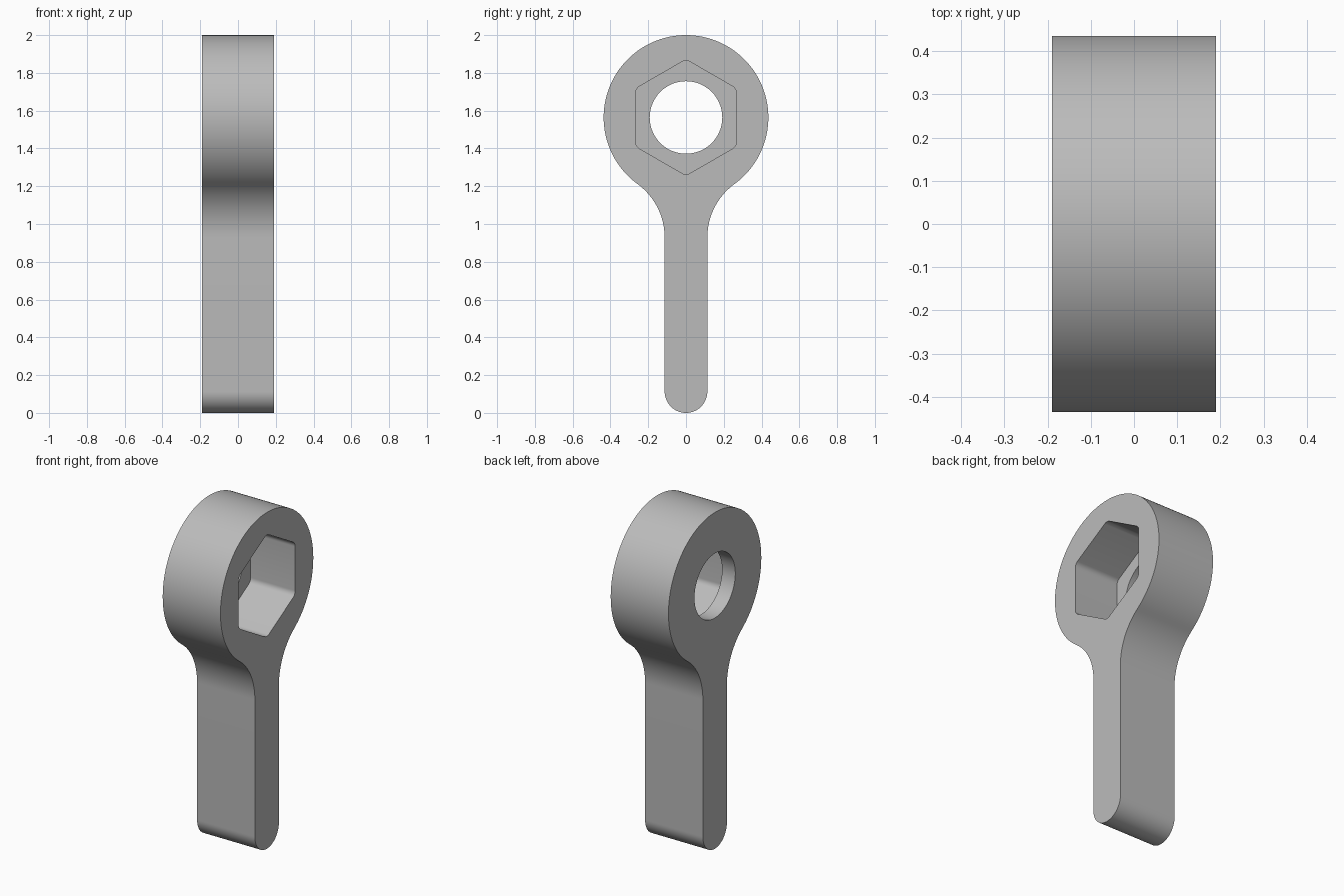
import bpy, bmesh
from math import sin, cos, radians, degrees, asin, sqrt

cube = bpy.data.objects.get("Cube")
if cube:
    bpy.data.objects.remove(cube, do_unlink=True)

HALF = 0.19            # half thickness along x
HEAD_Z, HEAD_R = 1.564, 0.436
GRIP = 0.113           # half width of the handle
NECK_R = 0.35          # fillet between handle and head
HOLE_R = 0.192
HEX_FLAT, HEX_ROUND = 0.266, 0.04
FLOOR_X = -0.103       # bottom of the hex pocket


def arc(cy, cz, r, start, end, steps):
    """Points (y, z) along an arc, angles in degrees."""
    angles = [radians(start + (end - start) * i / steps) for i in range(steps + 1)]
    return [(cy + r * cos(a), cz + r * sin(a)) for a in angles]


def outline():
    """Rounded handle flowing through tangent fillets into the round head."""
    drop = sqrt((HEAD_R + NECK_R) ** 2 - (GRIP + NECK_R) ** 2)
    tilt = degrees(asin(drop / (HEAD_R + NECK_R)))
    half = arc(0, GRIP, GRIP, -90, 0, 16)
    half += arc(GRIP + NECK_R, HEAD_Z - drop, NECK_R, 180, 180 - tilt, 20)
    half += arc(0, HEAD_Z, HEAD_R, -tilt, 90, 48)[1:]
    return half + [(-y, z) for y, z in half[-2:0:-1]]


def hexagon():
    """Hexagon with a point up and rounded corners."""
    reach = (HEX_FLAT - HEX_ROUND) / cos(radians(30))
    pts = []
    for a in range(30, 390, 60):
        cy, cz = reach * cos(radians(a)), reach * sin(radians(a))
        pts += arc(cy, HEAD_Z + cz, HEX_ROUND, a - 30, a + 30, 6)
    return pts


bm = bmesh.new()


def ring(points, x):
    verts = [bm.verts.new((x, y, z)) for y, z in points]
    edges = [bm.edges.new((v, verts[i - 1])) for i, v in enumerate(verts)]
    return verts, edges


def wall(a, b):
    for i in range(len(a[0])):
        bm.faces.new((a[0][i - 1], a[0][i], b[0][i], b[0][i - 1]))


def plate(outer, inner):
    bmesh.ops.triangle_fill(bm, use_beauty=True, edges=outer[1] + inner[1])


# Outer body, hex pocket on the left side, round hole through the web
body, socket = outline(), hexagon()
hole = arc(0, HEAD_Z, HOLE_R, 0, 360, 64)[:-1]
body_l, body_r = ring(body, HALF), ring(body, -HALF)
hex_l, hex_floor = ring(socket, HALF), ring(socket, FLOOR_X)
hole_floor, hole_r = ring(hole, FLOOR_X), ring(hole, -HALF)
wall(body_l, body_r)
wall(hex_l, hex_floor)
wall(hole_floor, hole_r)
plate(body_l, hex_l)
plate(hex_floor, hole_floor)
plate(body_r, hole_r)
bmesh.ops.recalc_face_normals(bm, faces=bm.faces)

mesh = bpy.data.meshes.new("socket_handle")
bm.to_mesh(mesh)
bm.free()
handle = bpy.data.objects.new("socket_handle", mesh)
bpy.context.collection.objects.link(handle)

# Plain grey material
grey = bpy.data.materials.new("plain_grey")
grey.use_nodes = True
colour = (0.5, 0.5, 0.5, 1)
grey.diffuse_color = colour
grey.node_tree.nodes["Principled BSDF"].inputs["Base Color"].default_value = colour
mesh.materials.append(grey)

bpy.ops.object.select_all(action="DESELECT")
handle.select_set(True)
bpy.context.view_layer.objects.active = handle
bpy.ops.object.shade_smooth_by_angle(angle=radians(30))
